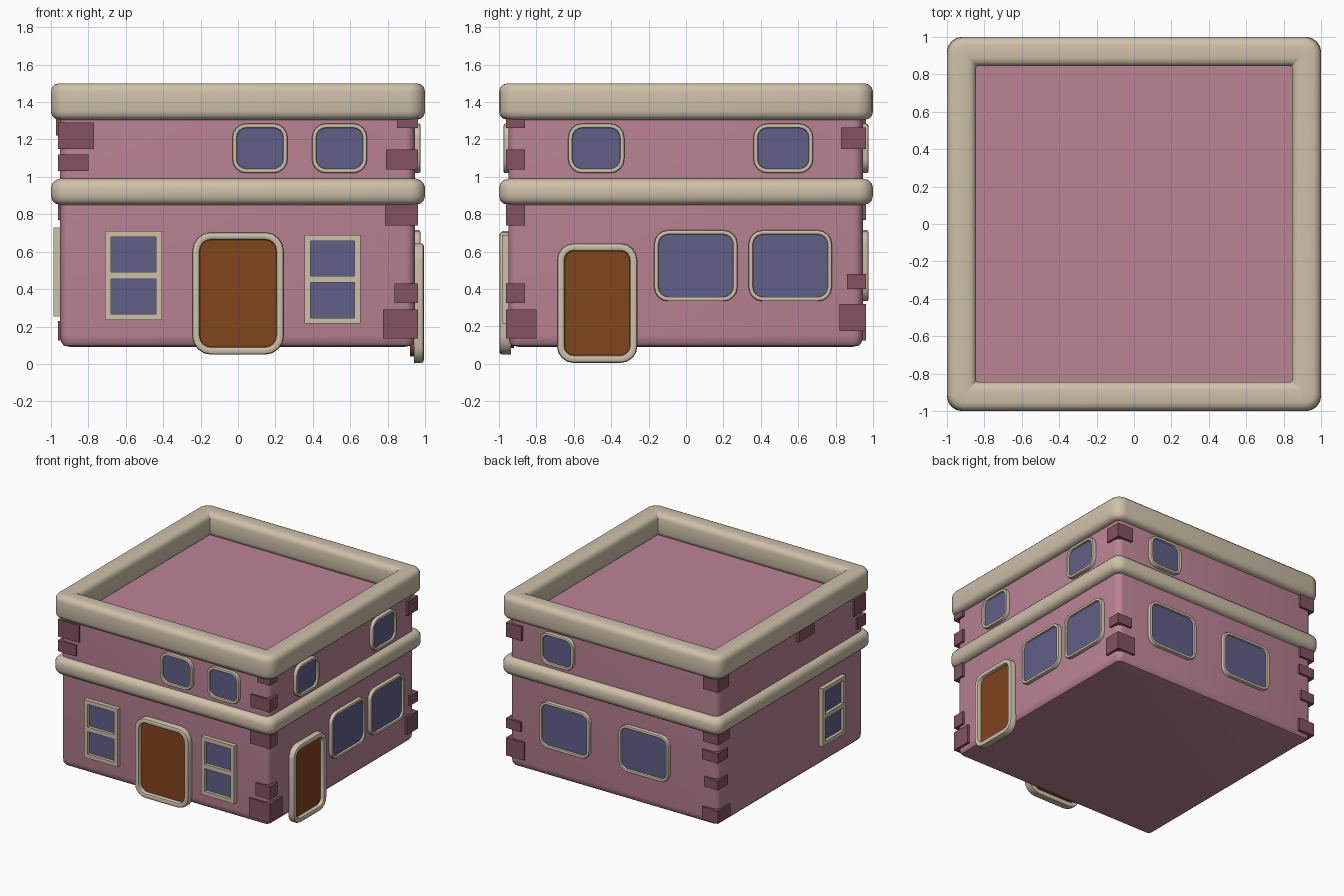
import bpy, bmesh, math
from mathutils import Vector

if "Cube" in bpy.data.objects:
    bpy.data.objects.remove(bpy.data.objects["Cube"])


def material(name, col):
    m = bpy.data.materials.new(name)
    m.diffuse_color = (*col, 1)
    m.use_nodes = True
    m.node_tree.nodes["Principled BSDF"].inputs["Base Color"].default_value = m.diffuse_color
    return m


PINK = material("wall_pink", (0.50, 0.23, 0.30))
CREAM = material("trim_cream", (0.62, 0.53, 0.40))
GLASS = material("window_glass", (0.12, 0.115, 0.25))
WOOD = material("door_wood", (0.22, 0.058, 0.012))
BRICK = material("corner_brick", (0.23, 0.085, 0.115))

# Map (along, up, outward) coordinates to each wall, or to the plan
FRONT = lambda u, v, d: Vector((u, -d, v))
BACK = lambda u, v, d: Vector((u, d, v))
RIGHT = lambda u, v, d: Vector((d, u, v))
LEFT = lambda u, v, d: Vector((-d, u, v))
PLAN = lambda u, v, d: Vector((u, v, d))


def finish(name, bm, mat, smooth=True):
    bmesh.ops.recalc_face_normals(bm, faces=bm.faces)
    me = bpy.data.meshes.new(name)
    bm.to_mesh(me)
    bm.free()
    me.materials.append(mat)
    ob = bpy.data.objects.new(name, me)
    bpy.context.collection.objects.link(ob)
    if smooth:
        bpy.context.view_layer.objects.active = ob
        ob.select_set(True)
        bpy.ops.object.shade_smooth_by_angle(angle=math.radians(35))
        ob.select_set(False)
    return ob


def rounded_rect(rect, r, inset, seg=4):
    u0, u1, v0, v1 = rect[0] + inset, rect[1] - inset, rect[2] + inset, rect[3] - inset
    r = max(r - inset, 0.006)
    pts = []
    for k, (cu, cv) in enumerate([(u1 - r, v1 - r), (u0 + r, v1 - r), (u0 + r, v0 + r), (u1 - r, v0 + r)]):
        for i in range(seg + 1):
            a = math.pi / 2 * (k + i / seg)
            pts.append((cu + r * math.cos(a), cv + r * math.sin(a)))
    return pts


def loft(name, rect, r, profile, place, mat, ring=True):
    """Loft rounded rectangles along (inset, depth) steps; a ring closes on itself, else it is capped."""
    bm = bmesh.new()
    loops = [[bm.verts.new(place(u, v, d)) for u, v in rounded_rect(rect, r, ins)] for ins, d in profile]
    for j in range(len(loops) if ring else len(loops) - 1):
        a, b = loops[j], loops[(j + 1) % len(loops)]
        for i in range(len(a)):
            k = (i + 1) % len(a)
            bm.faces.new((a[i], a[k], b[k], b[i]))
    if not ring:
        bm.faces.new(loops[0])
        bm.faces.new(loops[-1])
    return finish(name, bm, mat)


def band_profile(w, lo, hi, b):
    """Rectangular section with rounded corners, as (inset, depth)."""
    pts = []
    for k, (cx, cz) in enumerate([(w - b, hi - b), (b, hi - b), (b, lo + b), (w - b, lo + b)]):
        for i in range(4):
            a = math.pi / 2 * (k + i / 3)
            pts.append((cx + b * math.cos(a), cz + b * math.sin(a)))
    return pts


def box(name, lo, hi, mat):
    bm = bmesh.new()
    bmesh.ops.create_cube(bm, size=1)
    lo, hi = Vector(lo), Vector(hi)
    for v in bm.verts:
        v.co = Vector([(lo[i] + hi[i]) / 2 + v.co[i] * (hi[i] - lo[i]) for i in range(3)])
    return finish(name, bm, mat, False)


def wall_box(name, place, rect, d0, d1, mat):
    a, b = place(rect[0], rect[2], d0), place(rect[1], rect[3], d1)
    return box(name, [min(p, q) for p, q in zip(a, b)], [max(p, q) for p, q in zip(a, b)], mat)


def opening(name, place, rect, r, w, d0, d1, panel_mat, panel_d):
    b = w * 0.35
    frame = [(0, d0), (0, d1 - b), (b * 0.3, d1 - b * 0.3), (b, d1),
             (w - b, d1), (w - b * 0.3, d1 - b * 0.3), (w, d1 - b), (w, d0)]
    loft(name + "_frame", rect, r, frame, place, CREAM)
    loft(name + "_panel", rect, r, [(w * 0.85, 0.92), (w * 0.85, panel_d)], place, panel_mat, False)


def sash_window(name, place, u0, u1, z0, z1):
    m = (z0 + z1) / 2
    w, d0, d1 = 0.032, 0.93, 0.985
    wall_box(name + "_glass", place, (u0 + 0.01, u1 - 0.01, z0 + 0.01, z1 - 0.01), d0, 0.96, GLASS)
    for i, u in enumerate((u0, u1 - w)):
        wall_box(f"{name}_stile_{i}", place, (u, u + w, z0, z1), d0, d1, CREAM)
    for i, (a, b) in enumerate(((z0, z0 + w), (m - 0.018, m + 0.018), (z1 - w, z1))):
        wall_box(f"{name}_rail_{i}", place, (u0 + w, u1 - w, a, b), d0, d1, CREAM)


# Main body with rounded bottom edge and flat roof
loft("house_body", (-0.95, 0.945, -0.95, 0.945), 0.05,
     [(0.06, 0.09), (0.02, 0.098), (0.006, 0.115), (0, 0.15), (0, 1.32)], PLAN, PINK, False)

# Roof parapet and mid-floor band
full = (-1, 1, -1, 1)
loft("roof_parapet", full, 0.09, band_profile(0.157, 1.305, 1.5, 0.045), PLAN, CREAM)
loft("floor_band", full, 0.08, band_profile(0.15, 0.85, 0.99, 0.05), PLAN, CREAM)

# Doors
opening("front_door", FRONT, (-0.245, 0.245, 0.05, 0.705), 0.1, 0.042, 0.935, 0.998, WOOD, 0.965)
opening("side_door", RIGHT, (-0.69, -0.26, 0.005, 0.645), 0.09, 0.042, 0.94, 0.993, WOOD, 0.962)

# Rounded windows
windows = [(FRONT, -0.03, 0.265, 1.02, 1.285), (FRONT, 0.395, 0.69, 1.02, 1.285),
           (RIGHT, -0.63, -0.33, 1.02, 1.285), (RIGHT, 0.36, 0.68, 1.02, 1.285),
           (RIGHT, -0.17, 0.275, 0.335, 0.715), (RIGHT, 0.335, 0.78, 0.335, 0.715),
           (BACK, 0.345, 0.65, 1.02, 1.285),
           (BACK, 0.20, 0.655, 0.335, 0.715), (BACK, -0.52, -0.065, 0.335, 0.715)]
for i, (place, *rect) in enumerate(windows):
    opening(f"window_{i}", place, rect, 0.075, 0.024, 0.93, 0.975, GLASS, 0.958)

# Sash windows
sash_window("sash_front_left", FRONT, -0.71, -0.405, 0.235, 0.71)
sash_window("sash_front_right", FRONT, 0.355, 0.655, 0.215, 0.69)
sash_window("sash_left_wall", LEFT, -0.67, -0.37, 0.255, 0.73)

# Corner bricks: side signs, then (x inner edge, y inner edge, bottom, top)
quoins = {(1, -1): [(0.85, 0.86, 1.26, 1.32), (0.79, 0.86, 1.04, 1.145), (0.785, 0.86, 0.74, 0.86),
                    (0.835, 0.86, 0.325, 0.43), (0.775, 0.80, 0.135, 0.29)],
          (-1, -1): [(0.77, 0.81, 1.15, 1.29), (0.80, 0.85, 1.03, 1.12)],
          (1, 1): [(0.82, 0.83, 1.15, 1.265), (0.83, 0.86, 0.40, 0.48), (0.80, 0.82, 0.175, 0.32)],
          (-1, 1): [(0.83, 0.82, 1.20, 1.31), (0.83, 0.81, 0.77, 0.86), (0.82, 0.83, 0.62, 0.70),
                    (0.84, 0.83, 0.40, 0.48), (0.82, 0.80, 0.125, 0.23)]}
for (sx, sy), bricks in quoins.items():
    for i, (x, y, z0, z1) in enumerate(bricks):
        xs, ys = sorted((sx * x, sx * 0.963)), sorted((sy * y, sy * 0.963))
        side = ("front" if sy < 0 else "back") + ("_right" if sx > 0 else "_left")
        box(f"brick_{side}_{i}", (xs[0], ys[0], z0), (xs[1], ys[1], z1), BRICK)

# Single loose brick on the left wall
wall_box("brick_left_wall", LEFT, (-0.28, -0.08, 1.22, 1.31), 0.92, 0.972, BRICK)
